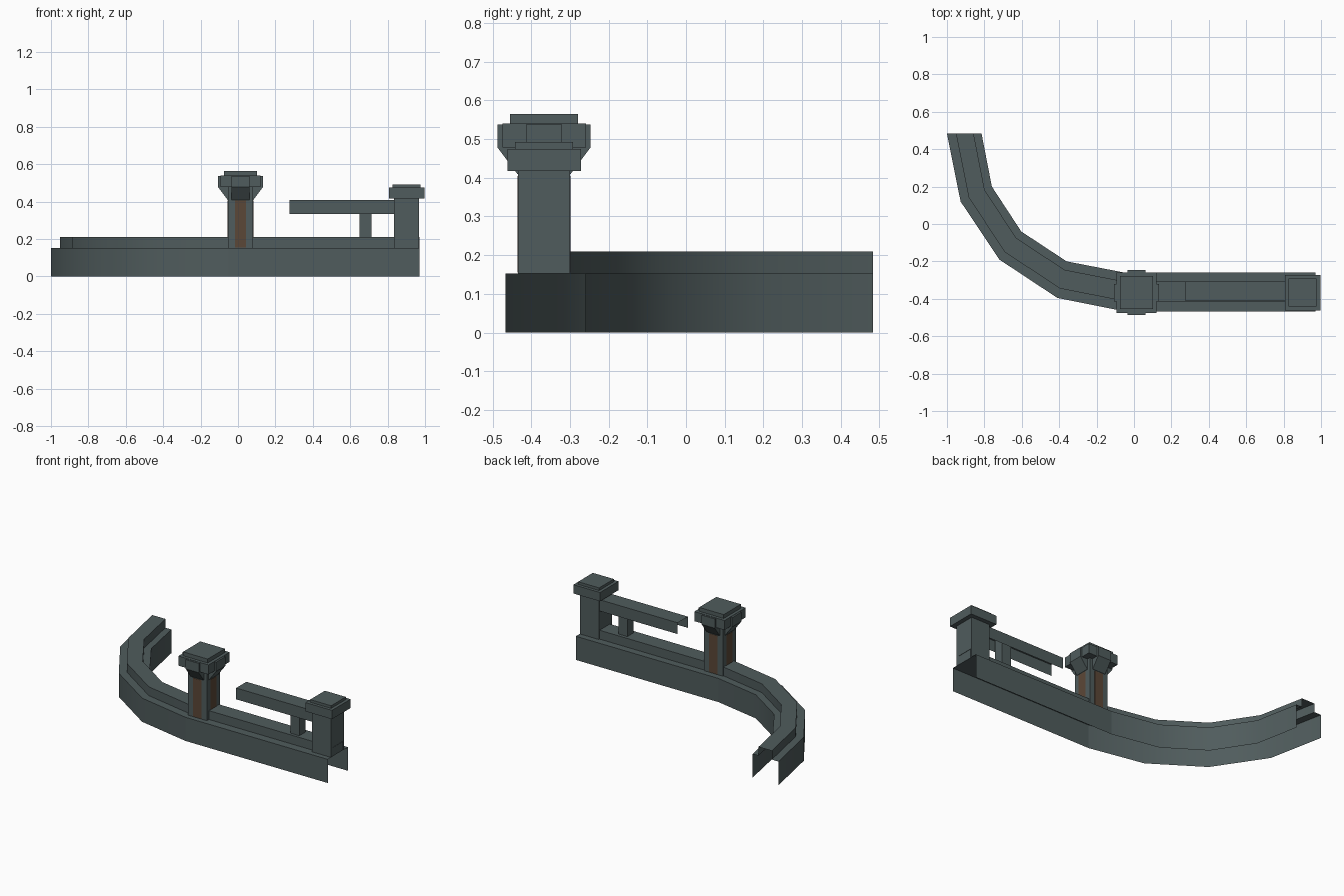
import bpy, bmesh, math

if "Cube" in bpy.data.objects:
    bpy.data.objects.remove(bpy.data.objects["Cube"])


def material(name, rgb):
    m = bpy.data.materials.new(name)
    m.diffuse_color = (*rgb, 1)
    m.use_nodes = True
    m.node_tree.nodes["Principled BSDF"].inputs["Base Color"].default_value = m.diffuse_color
    return m


SLATE = material("dark_slate", (0.080, 0.107, 0.109))
BROWN = material("rust_brown", (0.105, 0.063, 0.038))


def make(name, verts, faces, mat=SLATE, smooth=False):
    me = bpy.data.meshes.new(name)
    me.from_pydata(verts, [], faces)
    me.materials.append(mat)
    ob = bpy.data.objects.new(name, me)
    bpy.context.collection.objects.link(ob)
    if smooth:
        bpy.ops.object.select_all(action='DESELECT')
        ob.select_set(True)
        bpy.context.view_layer.objects.active = ob
        bpy.ops.object.shade_smooth_by_angle(angle=math.radians(32))
    return ob


def box(name, x0, x1, y0, y1, z0, z1, mat=SLATE):
    v = [(x, y, z) for z in (z0, z1) for x, y in ((x0, y0), (x1, y0), (x1, y1), (x0, y1))]
    f = [(3, 2, 1, 0), (4, 5, 6, 7)]
    f += [(i, (i + 1) % 4, (i + 1) % 4 + 4, i + 4) for i in range(4)]
    return make(name, v, f, mat)


def block(name, cx, cy, half, z0, z1, mat=SLATE):
    return box(name, cx - half, cx + half, cy - half, cy + half, z0, z1, mat)


def loft(name, rings, smooth=False):
    n = len(rings[0])
    verts = [p for r in rings for p in r]
    faces = [((k + 1) * n + i, (k + 1) * n + i + 1, k * n + i + 1, k * n + i)
             for k in range(len(rings) - 1) for i in range(n - 1)]
    return make(name, verts, faces, SLATE, smooth)


# Open channel cross-section: fraction across the wall, height
PROFILE = [(0, 0), (0, 0.153), (0.26, 0.153), (0.26, 0.21),
           (0.77, 0.21), (0.77, 0.153), (1, 0.153), (1, 0)]


def ring(outer, inner):
    return [(outer[0] + (inner[0] - outer[0]) * t,
             outer[1] + (inner[1] - outer[1]) * t, z) for t, z in PROFILE]


# Curved and straight base walls
stations = [((-1.0, 0.483), (-0.815, 0.483)), ((-0.927, 0.12), (-0.76, 0.2)),
            ((-0.72, -0.19), (-0.603, -0.04)), ((-0.41, -0.395), (-0.36, -0.2)),
            ((-0.05, -0.467), (-0.05, -0.26))]
loft("curved_base", [ring(o, i) for o, i in stations], True)
loft("straight_base", [ring((x, -0.467), (x, -0.26)) for x in (-0.05, 0.97)])

CY = -0.367

# Handrail: inverted channel, with a short baluster
rail = [(-0.412, 0.335), (-0.412, 0.408), (-0.307, 0.408), (-0.307, 0.335)]
loft("handrail", [[(x, y, z) for y, z in rail] for x in (0.275, 0.84)])
box("baluster", 0.65, 0.715, CY - 0.027, CY + 0.038, 0.205, 0.406)

# End post with cap
block("end_post", 0.901, CY, 0.067, 0.153, 0.42)
block("end_post_cap", 0.901, CY, 0.095, 0.418, 0.475)
block("end_post_cap_top", 0.901, CY, 0.075, 0.475, 0.492)

# Centre post with stepped cap
CX = 0.0135
block("centre_post", CX, CY, 0.067, 0.153, 0.48)
block("centre_cap", CX, CY, 0.108, 0.478, 0.54)
block("centre_cap_top", CX, CY, 0.088, 0.54, 0.565)

# Brackets and brown panels on the four faces of the centre post
side = [(0.05, 0.41), (0.069, 0.41), (0.12, 0.478), (0.12, 0.538), (0.05, 0.538)]
for k in range(4):
    c, s = round(math.cos(k * math.pi / 2)), round(math.sin(k * math.pi / 2))
    v = [(CX + r * c - w * s, CY + r * s + w * c, z) for w in (-0.047, 0.047) for r, z in side]
    f = [(0, 1, 2, 3, 4), (9, 8, 7, 6, 5)]
    f += [((i + 1) % 5, i, i + 5, (i + 1) % 5 + 5) for i in range(5)]
    make("cap_bracket_%d" % (k + 1), v, f)
    px, py = CX + 0.067 * c, CY + 0.067 * s
    hx, hy = (0.002, 0.03) if c else (0.03, 0.002)
    box("post_panel_%d" % (k + 1), px - hx, px + hx, py - hy, py + hy, 0.155, 0.405, BROWN)
